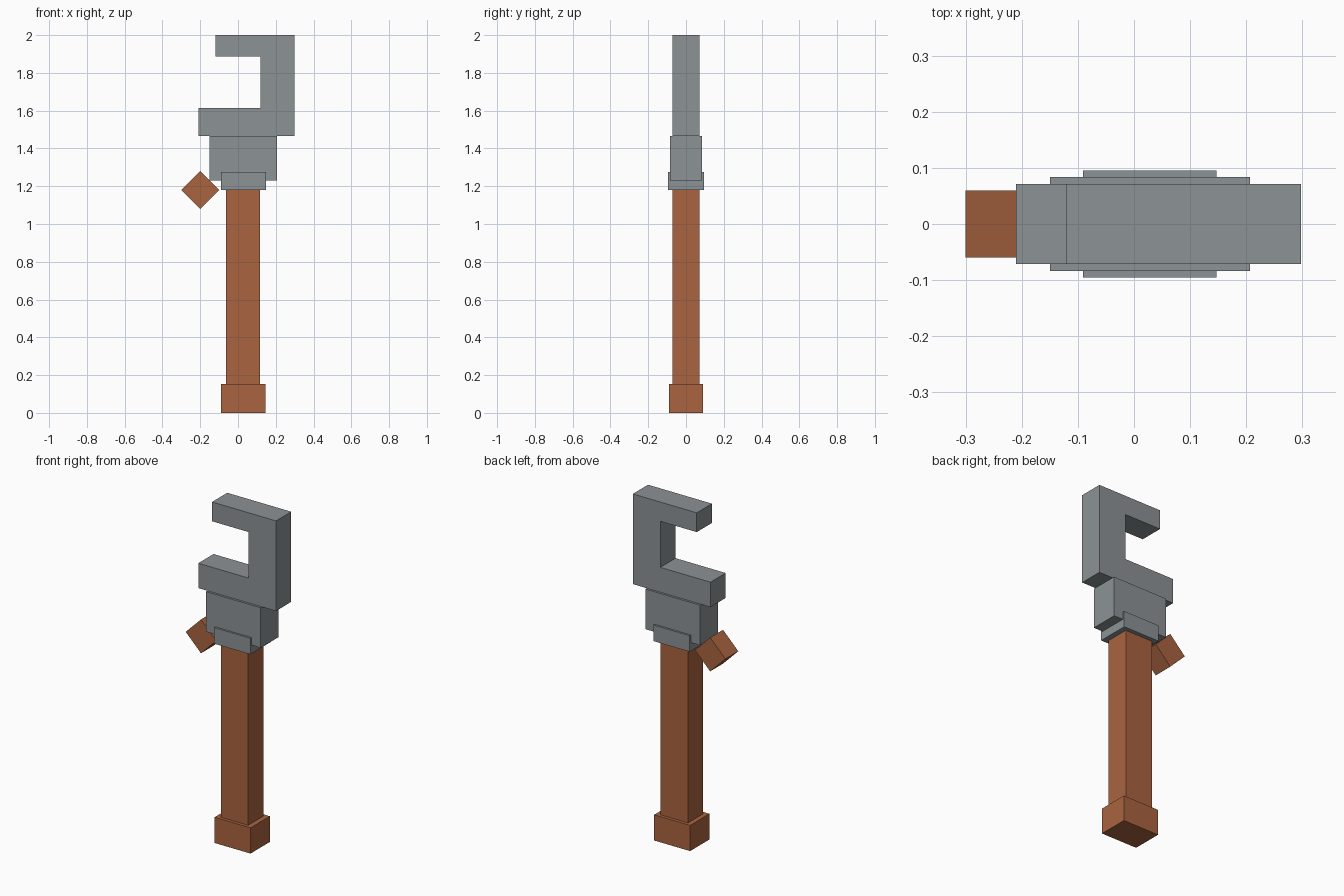
import bpy
import bmesh

cube = bpy.data.objects.get("Cube")
if cube:
    bpy.data.objects.remove(cube, do_unlink=True)


def make_material(name, rgb):
    mat = bpy.data.materials.new(name)
    mat.use_nodes = True
    color = (*rgb, 1.0)
    mat.diffuse_color = color
    mat.node_tree.nodes["Principled BSDF"].inputs["Base Color"].default_value = color
    return mat


def extrude_profile(name, points, depth, mat):
    """Extrude an x-z outline symmetrically along y."""
    bm = bmesh.new()
    face = bm.faces.new([bm.verts.new((x, -depth / 2, z)) for x, z in points])
    result = bmesh.ops.extrude_face_region(bm, geom=[face])
    verts = [v for v in result["geom"] if isinstance(v, bmesh.types.BMVert)]
    bmesh.ops.translate(bm, verts=verts, vec=(0, depth, 0))
    bmesh.ops.recalc_face_normals(bm, faces=bm.faces)
    mesh = bpy.data.meshes.new(name)
    bm.to_mesh(mesh)
    bm.free()
    mesh.materials.append(mat)
    obj = bpy.data.objects.new(name, mesh)
    bpy.context.collection.objects.link(obj)
    return obj


def block(name, x0, x1, z0, z1, depth, mat):
    return extrude_profile(name, [(x0, z0), (x1, z0), (x1, z1), (x0, z1)], depth, mat)


steel = make_material("steel grey", (0.262, 0.287, 0.3))
wood = make_material("reddish brown", (0.4, 0.127, 0.051))

# Handle with its end cap
block("end_cap", -0.09, 0.145, 0, 0.152, 0.18, wood)
block("handle", -0.063, 0.116, 0.152, 1.18, 0.142, wood)

# Stepped metal neck
block("collar", -0.091, 0.147, 1.18, 1.275, 0.19, steel)
block("neck", -0.15, 0.207, 1.23, 1.467, 0.167, steel)

# Open C-shaped jaws
jaw = [(-0.21, 1.467), (0.298, 1.467), (0.298, 2), (-0.12, 2),
       (-0.12, 1.886), (0.118, 1.886), (0.118, 1.614), (-0.21, 1.614)]
extrude_profile("jaws", jaw, 0.142, steel)

# Adjusting knob, a square block standing on its corner
cx, cz, r = -0.2, 1.18, 0.1
diamond = [(cx - r, cz), (cx, cz - r), (cx + r, cz), (cx, cz + r)]
extrude_profile("adjusting_knob", diamond, 0.12, wood)
